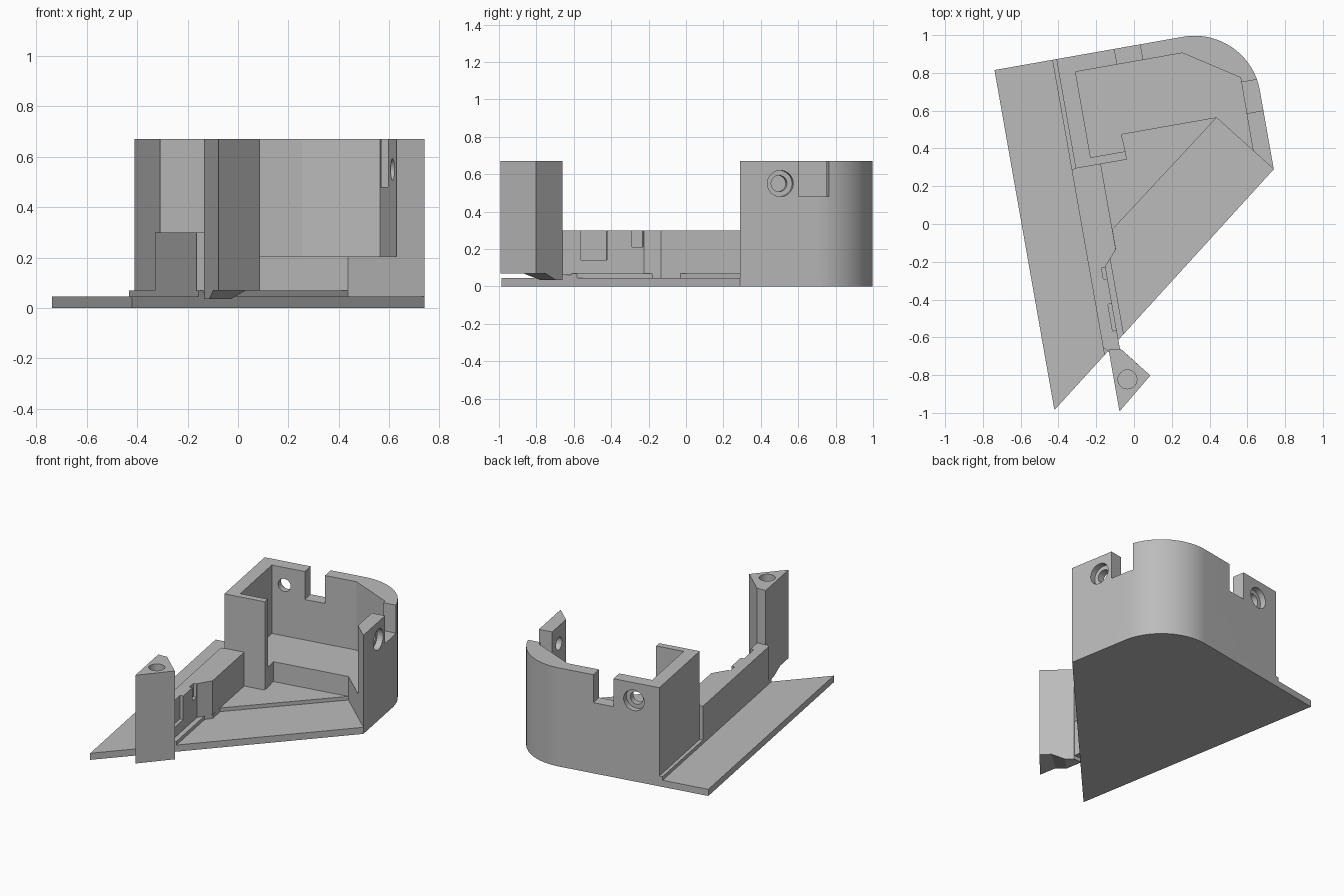
import bpy, bmesh, math
from mathutils import Matrix, Vector

if "Cube" in bpy.data.objects:
    bpy.data.objects.remove(bpy.data.objects["Cube"])

# The whole part is drawn in its own square axes, then turned ten degrees
TURN = Matrix.Rotation(math.radians(10), 4, 'Z')
grey = bpy.data.materials.new("plain_grey")
grey.diffuse_color = (0.5, 0.5, 0.5, 1)
grey.use_nodes = True
grey.node_tree.nodes["Principled BSDF"].inputs["Base Color"].default_value = grey.diffuse_color


def finish(name, bm):
    bmesh.ops.recalc_face_normals(bm, faces=bm.faces)
    bm.transform(TURN)
    me = bpy.data.meshes.new(name)
    bm.to_mesh(me)
    bm.free()
    me.materials.append(grey)
    ob = bpy.data.objects.new(name, me)
    bpy.context.collection.objects.link(ob)
    return ob


def prism(name, pts, z0, z1, low=None):
    """Extrude an outline from z0 to z1; low is an optional other bottom outline."""
    bm = bmesh.new()
    a = [bm.verts.new((u, v, z0)) for u, v in (low or pts)]
    b = [bm.verts.new((u, v, z1)) for u, v in pts]
    n = len(pts)
    bm.faces.new(a[::-1])
    bm.faces.new(b)
    for i in range(n):
        bm.faces.new((a[i], a[(i + 1) % n], b[(i + 1) % n], b[i]))
    return finish(name, bm)


def box(name, u0, u1, v0, v1, z0, z1):
    return prism(name, [(u0, v0), (u1, v0), (u1, v1), (u0, v1)], z0, z1)


def rod(name, centre, axis, r, length):
    bm = bmesh.new()
    q = Vector((0, 0, 1)).rotation_difference(Vector(axis)).to_matrix().to_4x4()
    bmesh.ops.create_cone(bm, cap_ends=True, segments=32, radius1=r, radius2=r,
                          depth=length, matrix=Matrix.Translation(centre) @ q)
    return finish(name, bm)


def cut(target, *cutters):
    for c in cutters:
        c.hide_render = True
        c.hide_viewport = True
        m = target.modifiers.new(c.name, 'BOOLEAN')
        m.operation = 'DIFFERENCE'
        m.solver = 'EXACT'
        m.object = c


def smooth(ob):
    bpy.ops.object.select_all(action='DESELECT')
    bpy.context.view_layer.objects.active = ob
    ob.select_set(True)
    bpy.ops.object.shade_smooth_by_angle(angle=math.radians(25))


# Rounded back corner shared by the base and the walls
R, BACK, RIGHT = 0.351, 0.931, 0.779
corner = [(RIGHT - R + R * math.sin(t), BACK - R + R * math.cos(t))
          for t in (math.pi / 2 * i / 24 for i in range(25))]
TIP = (RIGHT, 0.157)

# Base plate with the long diagonal front edge
base = prism("base_plate", [(-0.586, BACK)] + corner + [TIP, (-0.586, -0.897)], 0, 0.045)

# Raised inner floor and the strip under the long wall
prism("raised_floor", [(-0.275, BACK), (0.4, BACK), (0.72, 0.6), (0.72, 0.24),
                       (0.528, 0.478), (-0.117, -0.009), (-0.117, -0.116),
                       (-0.155, -0.155), (-0.155, -0.564), (-0.275, -0.657)], 0.045, 0.07)

# Tall walls
inner = [(0.688, 0.273), (0.69, 0.665), (0.41, 0.847), (-0.165, 0.847),
         (-0.165, 0.387), (0.022, 0.387)]
walls = prism("tall_walls", [(-0.253, 0.343), (-0.253, BACK)] + corner + [TIP] + inner
              + [(0.022, 0.343)], 0.045, 0.67)
cut(walls,
    box("back_notch_cutter", 0.059, 0.196, 0.78, 1.0, 0.48, 0.8),
    box("right_notch_cutter", 0.6, 0.9, 0.473, 0.64, 0.48, 0.8),
    rod("back_hole_cutter", (-0.08, 0.9, 0.55), (0, 1, 0), 0.043, 0.3),
    rod("back_bore_cutter", (-0.08, BACK, 0.55), (0, 1, 0), 0.07, 0.08),
    rod("right_hole_cutter", (0.75, 0.375, 0.55), (1, 0, 0), 0.043, 0.3),
    rod("right_bore_cutter", (RIGHT, 0.375, 0.55), (1, 0, 0), 0.07, 0.08))

# Shelf filling the lower part of the walled corner
prism("shelf", inner + [(0.017, 0.478), (0.528, 0.478)], 0.045, 0.205)

# Low long wall, thicker near the tall walls, with two shallow pockets
low_wall = prism("low_wall", [(-0.275, 0.343), (-0.118, 0.343), (-0.118, -0.116),
                              (-0.188, -0.195), (-0.188, -0.645), (-0.248, -0.645),
                              (-0.275, -0.615)], 0.06, 0.3)
cut(low_wall,
    box("small_pocket_cutter", -0.21, -0.15, -0.26, -0.2, 0.21, 0.4),
    box("large_pocket_cutter", -0.21, -0.15, -0.538, -0.395, 0.14, 0.4))

# Three-cornered post with a screw hole and a wedge foot
post_top = [(-0.248, -0.63), (-0.185, -0.638), (-0.054, -0.805), (-0.248, -0.964)]
post = prism("corner_post", post_top, 0.07, 0.67)
cut(post, rod("post_hole_cutter", (-0.177, -0.804, 0.6), (0, 0, 1), 0.05, 0.5))
prism("post_foot", [(-0.248, -0.63), (-0.185, -0.638), (-0.1, -0.746), (-0.248, -0.84)],
      0.035, 0.07,
      low=[(-0.248, -0.63), (-0.185, -0.638), (-0.15, -0.682), (-0.248, -0.75)])

for ob in (base, walls, post):
    smooth(ob)
